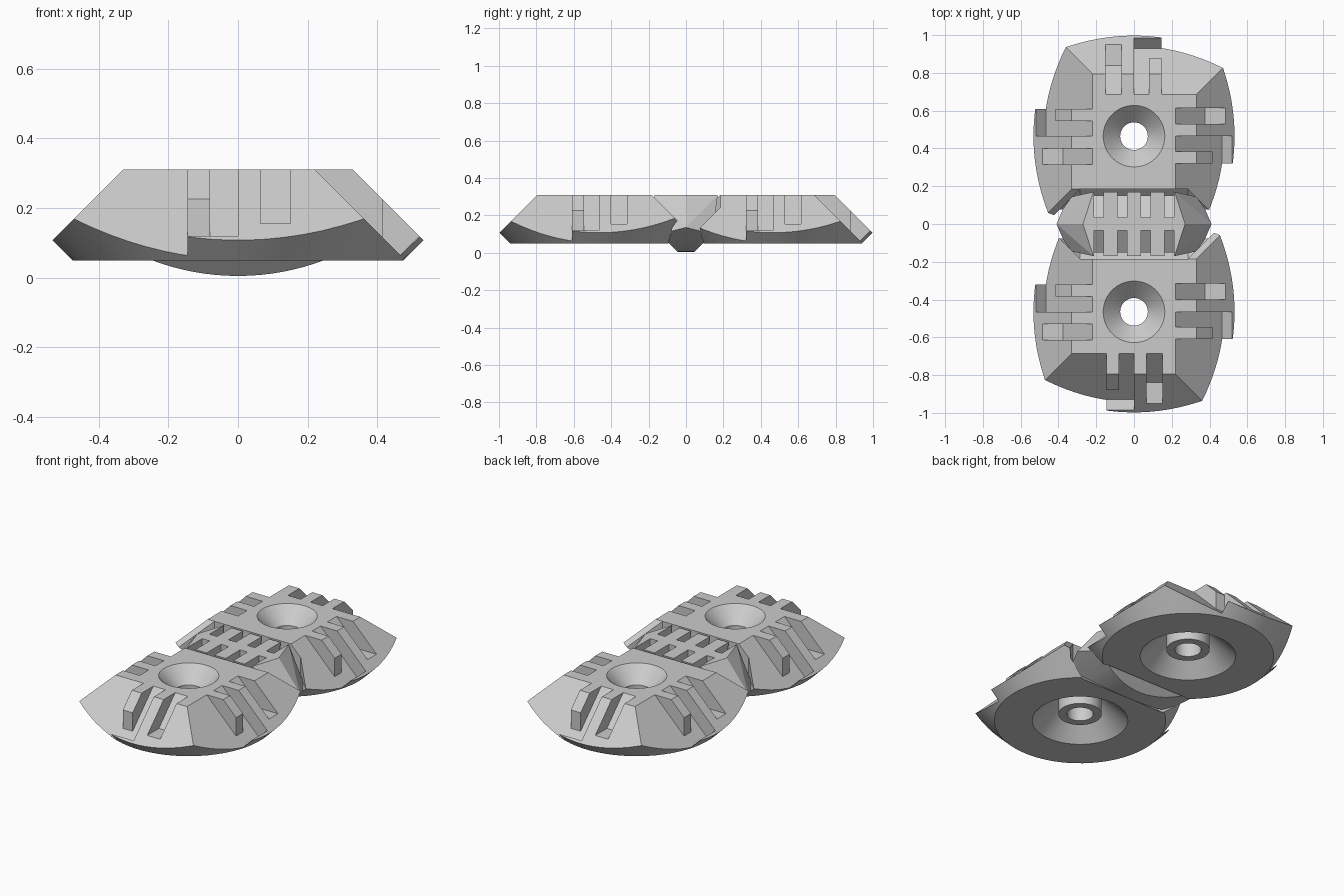
import bpy, bmesh, math
from mathutils import Matrix

if "Cube" in bpy.data.objects:
    bpy.data.objects.remove(bpy.data.objects["Cube"])

SEG = 64
CENTRE = 0.465


def make_object(name, bm):
    bmesh.ops.recalc_face_normals(bm, faces=bm.faces)
    mesh = bpy.data.meshes.new(name)
    bm.to_mesh(mesh)
    bm.free()
    ob = bpy.data.objects.new(name, mesh)
    bpy.context.collection.objects.link(ob)
    return ob


def loft(name, rings):
    """Closed solid through rings of equal point count."""
    bm = bmesh.new()
    vs = [[bm.verts.new(p) for p in ring] for ring in rings]
    n = len(vs[0])
    bm.faces.new(vs[0])
    bm.faces.new(vs[-1])
    for a, b in zip(vs, vs[1:]):
        for i in range(n):
            j = (i + 1) % n
            bm.faces.new((a[i], a[j], b[j], b[i]))
    return make_object(name, bm)


def side_prism(profile, u0, u1, angle):
    """Profile of (outward, z) extruded along one side of the block."""
    ob = loft("cutter", [[(u, -o, z) for o, z in profile] for u in (u0, u1)])
    ob.data.transform(Matrix.Rotation(math.radians(angle), 4, 'Z'))
    return ob


def cut(ob, cutter):
    cutter.hide_render = True
    mod = ob.modifiers.new("cut", 'BOOLEAN')
    mod.operation = 'DIFFERENCE'
    mod.solver = 'EXACT'
    mod.object = cutter
    bpy.context.view_layer.objects.active = ob
    bpy.ops.object.modifier_apply(modifier=mod.name)
    bpy.data.objects.remove(cutter)


def slope(off):
    """Everything outside a 45 degree plane meeting the top at off."""
    return [(off - 0.05, 0.36), (off + 0.31, 0), (0.9, 0), (0.9, 0.36)]


# Round body with countersink, through hole and hollow underside
profile = [(0.163, 0.31), (0.073, 0.22), (0.073, 0.09), (0.12, 0.09),
           (0.12, 0.19), (0.265, 0.05), (0.475, 0.05), (0.735, 0.31)]
bm = bmesh.new()
rings = []
for i in range(SEG):
    a = 2 * math.pi * (i + 0.5) / SEG
    rings.append([bm.verts.new((r * math.cos(a), r * math.sin(a), z)) for r, z in profile])
for i in range(SEG):
    a, b = rings[i], rings[(i + 1) % SEG]
    for k in range(len(profile)):
        m = (k + 1) % len(profile)
        bm.faces.new((a[k], a[m], b[m], b[k]))
front = make_object("front_block", bm)

# Sloped sides with stepped halves, tooth, slot and catch lip
catch = [(0.17, 0.36), (0.465, 0.065), (0.55, 0.15), (0.9, 0.15), (0.9, 0.36)]
tooth = [(0.415, 0.36), (0.415, 0.115)] + catch[1:]
slot = [(0.17, 0.36), (0.375, 0.155), (0.9, 0.155), (0.9, 0.36)]
for angle in (0, 90, 270):
    cut(front, side_prism(slope(0.33), -1, 1, angle))
    cut(front, side_prism(slope(0.22), -1, -0.145, angle))
    cut(front, side_prism(tooth, -0.15, -0.07, angle))
    cut(front, side_prism(catch, -0.08, 0, angle))
    cut(front, side_prism(slot, 0.065, 0.15, angle))
cut(front, side_prism(slope(0.28), -1, 1, 180))


# Pocket for the link on the inner side
def hexagon(tip, half, z):
    x = tip - half
    return [(tip, CENTRE, z), (x, CENTRE + half, z), (-x, CENTRE + half, z),
            (-tip, CENTRE, z), (-x, CENTRE - half, z), (x, CENTRE - half, z)]


cut(front, loft("cutter", [hexagon(0.34, 0.055, 0), hexagon(0.47, 0.185, 0.13),
                           hexagon(0.47, 0.185, 0.4)]))
front.data.transform(Matrix.Translation((0, -CENTRE, 0)))

# Back block is the front one turned half round
back = front.copy()
back.name = "back_block"
back.data = front.data.copy()
back.data.transform(Matrix.Rotation(math.pi, 4, 'Z'))
bpy.context.collection.objects.link(back)

# Centre link: pointed ends, curved keel
bm = bmesh.new()
pts = []
for s in (-1, 1):
    pts += [(s * 0.27, 0, 0.31), (s * 0.41, 0, 0.135)]
    for t in (-1, 1):
        pts += [(s * 0.215, t * 0.17, 0.31), (s * 0.35, t * 0.14, 0.1)]
for i in range(-8, 9):
    x = 0.25 * i / 8
    z = 0.705 - math.sqrt(0.49 - x * x)
    pts += [(x, t * (z + 0.04), z) for t in (-1, 1)]
for p in pts:
    bm.verts.new(p)
hull = bmesh.ops.convex_hull(bm, input=bm.verts)
bmesh.ops.delete(bm, geom=list({g for g in hull["geom_interior"] + hull["geom_unused"]
                                if isinstance(g, bmesh.types.BMVert)}), context='VERTS')
link = make_object("centre_link", bm)

# Comb slots in both long sides of the link
comb = [(0.035, 0.36), (0.035, 0.25), (0.3, 0.08), (0.3, 0.36)]
for angle in (0, 180):
    for x in (-0.1875, -0.0625, 0.0625, 0.1875):
        cut(link, side_prism(comb, x - 0.025, x + 0.025, angle))

# Smooth round faces, keep the cut edges crisp
bpy.ops.object.select_all(action='DESELECT')
for ob in (front, back, link):
    ob.select_set(True)
bpy.context.view_layer.objects.active = front
bpy.ops.object.shade_smooth_by_angle(angle=math.radians(15))
